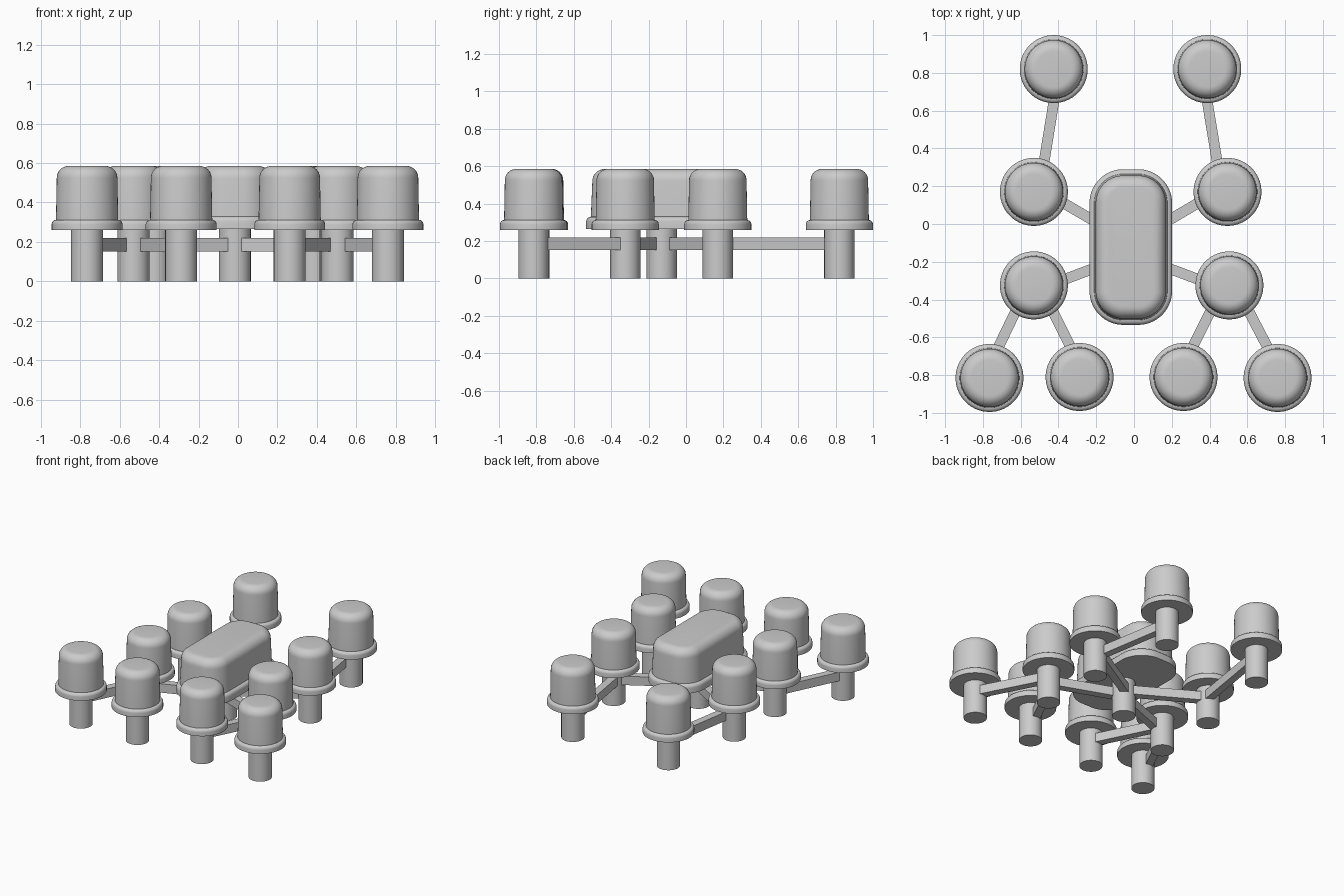
import bpy, bmesh, math
from mathutils import Vector, Matrix

cube = bpy.data.objects.get("Cube")
if cube:
    bpy.data.objects.remove(cube, do_unlink=True)

grey = bpy.data.materials.new("plain grey")
grey.use_nodes = True
grey.diffuse_color = (0.6, 0.6, 0.6, 1)
grey.node_tree.nodes["Principled BSDF"].inputs["Base Color"].default_value = (0.6, 0.6, 0.6, 1)

POST_R, POST_TOP = 0.081, 0.28
BEAM_W, BEAM_Z0, BEAM_Z1 = 0.056, 0.152, 0.22


def finish(name, bm, smooth=True):
    bmesh.ops.recalc_face_normals(bm, faces=bm.faces)
    mesh = bpy.data.meshes.new(name)
    bm.to_mesh(mesh)
    bm.free()
    mesh.materials.append(grey)
    obj = bpy.data.objects.new(name, mesh)
    bpy.context.collection.objects.link(obj)
    if smooth:
        bpy.ops.object.select_all(action='DESELECT')
        obj.select_set(True)
        bpy.context.view_layer.objects.active = obj
        bpy.ops.object.shade_smooth_by_angle(angle=math.radians(35))
    return obj


def arc(cr, cz, r, steps):
    """Quarter round from vertical side to flat top, as (radius, z) pairs."""
    angles = [math.pi / 2 * i / steps for i in range(steps + 1)]
    return [(cr + r * math.cos(a), cz + r * math.sin(a)) for a in angles]


def housing(name, x, y, core, profile, segs=48):
    """Loft a rounded outline (circle swept round a core box) up a profile."""
    bm = bmesh.new()
    rings = []
    for r, z in profile:
        ring = []
        for i in range(segs):
            a = 2 * math.pi * (i + 0.5) / segs
            c, s = math.cos(a), math.sin(a)
            ring.append(bm.verts.new((x + math.copysign(core[0], c) + r * c,
                                      y + math.copysign(core[1], s) + r * s, z)))
        rings.append(ring)
    for low, high in zip(rings, rings[1:]):
        for i in range(segs):
            j = (i + 1) % segs
            bm.faces.new((low[i], low[j], high[j], high[i]))
    bm.faces.new(rings[0])
    bm.faces.new(rings[-1])
    return finish(name, bm)


def post(name, x, y):
    bm = bmesh.new()
    bmesh.ops.create_cone(bm, cap_ends=True, segments=32, radius1=POST_R, radius2=POST_R,
                          depth=POST_TOP, matrix=Matrix.Translation((x, y, POST_TOP / 2)))
    return finish(name, bm)


def beam(name, a, b, side):
    """Flat bar between two posts, shifted half its width to one side."""
    a, b = Vector(a), Vector(b)
    d = b - a
    normal = Vector((-d.y, d.x)).normalized()
    mid = (a + b) / 2 + normal * side * BEAM_W / 2
    matrix = (Matrix.Translation((mid.x, mid.y, (BEAM_Z0 + BEAM_Z1) / 2))
              @ Matrix.Rotation(math.atan2(d.y, d.x), 4, 'Z')
              @ Matrix.Diagonal((d.length, BEAM_W, BEAM_Z1 - BEAM_Z0, 1)))
    bm = bmesh.new()
    bmesh.ops.create_cube(bm, size=1, matrix=matrix)
    return finish(name, bm, smooth=False)


# Flange with a rounded rim, then a straight wall and a rounded crown
cap_profile = [(0.18, 0.26)] + arc(0.158, 0.29, 0.022, 4) + arc(0.094, 0.525, 0.06, 8)
hub_profile = [(0.18, 0.265)] + arc(0.155, 0.305, 0.025, 4) + arc(0.082, 0.52, 0.065, 8)

# Capped posts on each side: (right x, left x, y)
rows = {
    "back": (-0.425, 0.388, 0.82),
    "middle": (-0.53, 0.495, 0.17),
    "branch": (-0.53, 0.505, -0.325),
    "front_outer": (-0.765, 0.76, -0.815),
    "front_inner": (-0.288, 0.262, -0.81),
}
hub = (-0.016, -0.13)

for index, (label, sign) in enumerate((("right", 1), ("left", -1))):
    spot = {}
    for row, data in rows.items():
        x, y = data[index], data[2]
        spot[row] = (x, y)
        post(f"{row}_post_{label}", x, y)
        housing(f"{row}_cap_{label}", x, y, (0, 0), cap_profile)
    # Connecting beams
    beam(f"hub_to_middle_beam_{label}", spot["middle"], hub, sign)
    beam(f"hub_to_branch_beam_{label}", spot["branch"], hub, -sign)
    beam(f"back_beam_{label}", spot["middle"], spot["back"], -sign)
    beam(f"outer_fork_beam_{label}", spot["branch"], spot["front_outer"], -sign)
    beam(f"inner_fork_beam_{label}", spot["branch"], spot["front_inner"], sign)

# Central hub with its long housing
post("hub_post", *hub)
housing("hub_housing", -0.017, -0.122, (0.039, 0.232), hub_profile)
